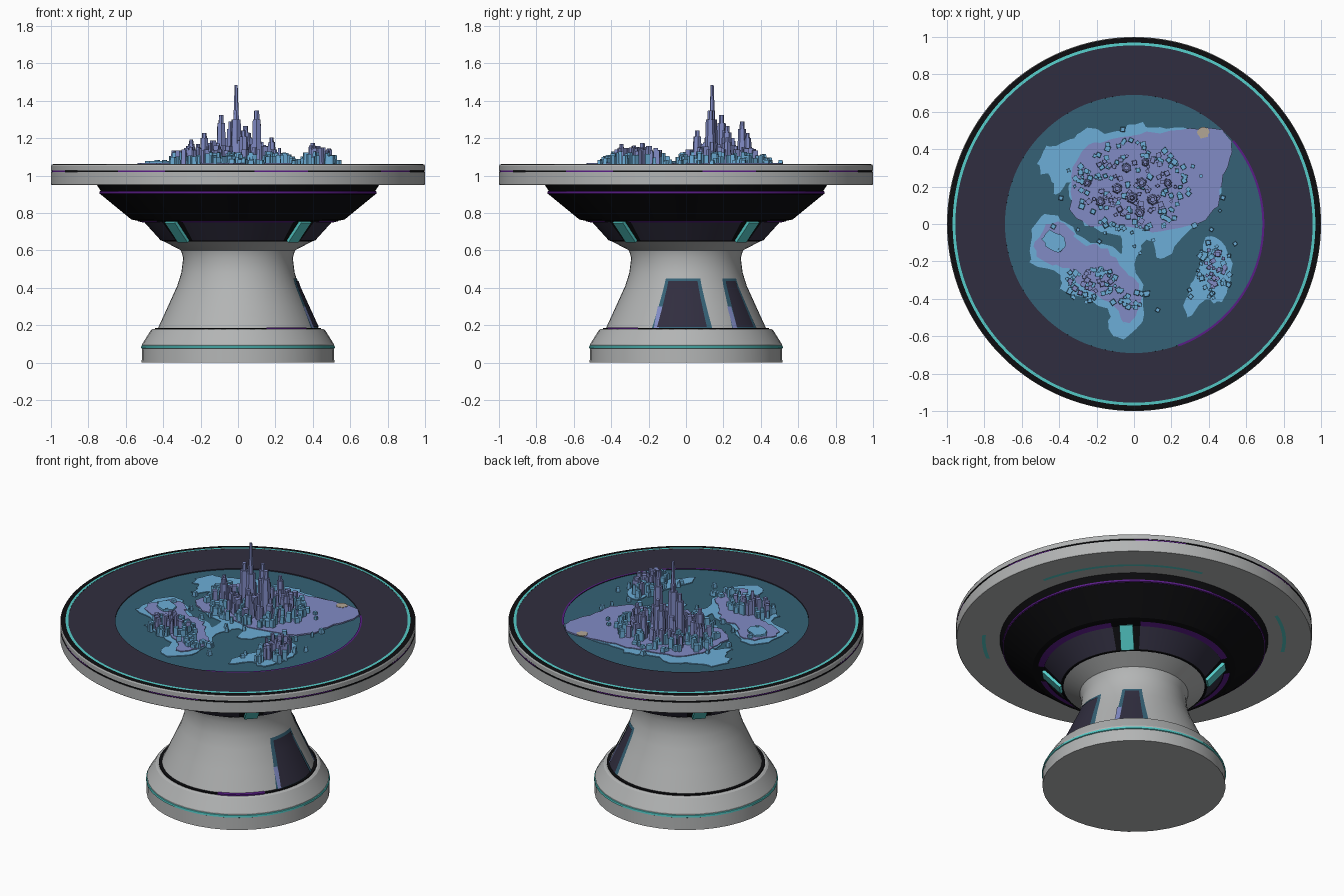
import bpy, bmesh, math, random
from mathutils import Matrix, Vector

random.seed(4)
cube = bpy.data.objects.get("Cube")
if cube:
    bpy.data.objects.remove(cube)


def material(name, r, g, b):
    m = bpy.data.materials.new(name)
    m.use_nodes = True
    m.diffuse_color = (r, g, b, 1)
    m.node_tree.nodes["Principled BSDF"].inputs["Base Color"].default_value = (r, g, b, 1)
    return m


GREY = material("pale grey", .45, .46, .46)
NAVY = material("dark navy", .03, .027, .05)
BLACK = material("black", .004, .004, .005)
SEA = material("sea blue", .035, .12, .18)
SHORE = material("shore blue", .15, .42, .68)
LAND = material("land periwinkle", .22, .26, .56)
TEAL = material("glow teal", .09, .6, .58)
PURPLE = material("glow purple", .1, .012, .24)
SAND = material("sand", .45, .38, .3)


def make(name, bm, mats, smooth=None):
    mesh = bpy.data.meshes.new(name)
    bm.to_mesh(mesh)
    bm.free()
    ob = bpy.data.objects.new(name, mesh)
    bpy.context.collection.objects.link(ob)
    for m in mats:
        mesh.materials.append(m)
    if smooth:
        bpy.ops.object.select_all(action="DESELECT")
        ob.select_set(True)
        bpy.context.view_layer.objects.active = ob
        bpy.ops.object.shade_smooth_by_angle(angle=math.radians(smooth))
    return ob


def polar(r, a, z):
    return Vector((r * math.cos(a), r * math.sin(a), z))


def sweep(name, profile, mat, start=0, end=360, steps=96, smooth=25):
    """Revolve an (r, z) profile, listed upward on the outside, between two angles."""
    bm = bmesh.new()
    full = end - start >= 360
    cols = []
    for i in range(steps if full else steps + 1):
        a = math.radians(start + (end - start) * i / steps)
        cols.append([bm.verts.new(polar(r, a, z)) for r, z in profile])
    for i in range(steps):
        p, q = cols[i], cols[(i + 1) % len(cols)]
        for k in range(len(profile) - 1):
            bm.faces.new((p[k], q[k], q[k + 1], p[k + 1]))
    bmesh.ops.remove_doubles(bm, verts=bm.verts, dist=1e-5)
    return make(name, bm, [mat], smooth)


# Pedestal: foot, flared column and glowing trims
COLUMN = [(.43, .18), (.375, .3), (.325, .41), (.303, .48), (.293, .56), (.305, .6), (.4, .65)]
sweep("foot", [(0, 0), (.515, 0), (.512, .1), (.465, .175), (.455, .18), (.42, .18)], GREY, steps=40)
sweep("foot_glow", [(.512, .075), (.518, .078), (.517, .09), (.51, .093)], TEAL, steps=40)
sweep("column", COLUMN, GREY, steps=48, smooth=35)
sweep("column_seam", [(.445, .178), (.445, .186), (.42, .186)], BLACK, steps=48)
sweep("seam_glow", [(.448, .178), (.448, .188), (.42, .189)], PURPLE, 290, 325, 12)


def column_radius(z):
    for (r0, z0), (r1, z1) in zip(COLUMN, COLUMN[1:]):
        if z <= z1:
            return r0 + (r1 - r0) * (z - z0) / (z1 - z0)


def column_panel(name, mid, low_half, top_half, z0, z1, lift, mat):
    bm = bmesh.new()
    rows, cols = 8, 8
    grid = []
    for j in range(rows + 1):
        t = j / rows
        z = z0 + (z1 - z0) * t
        half = low_half + (top_half - low_half) * t
        grid.append([bm.verts.new(polar(column_radius(z) + lift,
                                        math.radians(mid + half * (2 * i / cols - 1)), z))
                     for i in range(cols + 1)])
    for j in range(rows):
        for i in range(cols):
            bm.faces.new((grid[j][i], grid[j][i + 1], grid[j + 1][i + 1], grid[j + 1][i]))
    make(name, bm, [mat], 30)


# Two access panels with coloured frames
for label, mid, low, top in (("side", -3, 21, 16), ("corner", 48, 12, 9)):
    column_panel(label + "_panel_frame", mid, low + 1, top + 1, .185, .45, .003, SEA)
    column_panel(label + "_panel_shine", mid - low * .88, 2, 2, .185, .3, .005, LAND)
    column_panel(label + "_panel", mid, low - 3, top - 2, .19, .435, .007, NAVY)

# Stepped bowl under the table
sweep("lower_bowl", [(.38, .645), (.405, .65), (.5, .755), (.53, .757), (.57, .765)], BLACK)
sweep("upper_bowl", [(.57, .765), (.735, .9), (.735, .92), (.755, .95)], BLACK)
sweep("bowl_glow", [(.733, .9), (.741, .903), (.741, .914), (.735, .917)], PURPLE)
for q in range(4):
    sweep("bowl_panel", [(.412, .652), (.505, .755)], NAVY, q * 90 - 36, q * 90 + 36, 20)
    sweep("panel_glow", [(.505, .748), (.528, .754), (.54, .757)], PURPLE, q * 90 - 36, q * 90 + 36, 20)
    # Diagonal glowing strut
    bm = bmesh.new()
    bmesh.ops.create_cube(bm, size=1)
    bm.transform(Matrix.Rotation(math.radians(45 + q * 90), 4, "Z")
                 @ Matrix.Translation((.458, 0, .703))
                 @ Matrix.Rotation(math.radians(-47), 4, "Y")
                 @ Matrix.Diagonal((.145, .075, .025, 1)))
    make("strut", bm, [TEAL])

# Table disc
sweep("table_rim", [(.75, .95), (.997, .95), (1, .955), (1, 1.018)], GREY, steps=128)
sweep("rim_groove", [(1, 1.018), (.996, 1.019), (.996, 1.027), (1, 1.028)], BLACK, steps=128)
sweep("rim_upper", [(1, 1.028), (1, 1.052), (.996, 1.06)], GREY, steps=128)
sweep("rim_edge", [(.996, 1.06), (.97, 1.062)], BLACK, steps=128)
sweep("table_glow", [(.97, 1.062), (.955, 1.063)], TEAL, steps=128)
sweep("table_top", [(.955, 1.062), (.69, 1.062), (.69, 1.055)], NAVY, steps=128)
sweep("sea", [(.69, 1.056), (0, 1.058)], SEA, steps=96)
sweep("sea_glow", [(.697, 1.063), (.686, 1.063)], PURPLE, -70, 40, 40)
for q in range(8):
    sweep("groove_glow", [(.999, 1.02), (.999, 1.026)], PURPLE, q * 45 + 5, q * 45 + 22, 8)
for mid, half in ((45, 32), (135, 14), (-45, 9)):
    sweep("underside_glow", [(.835, .947), (.855, .947)], TEAL, mid - half, mid + half, 24)


# Islands with rounded, ragged coasts
def island(name, points, base, height, mat, rough=.012):
    pts = [Vector(p) for p in points]
    for _ in range(2):
        pts = [p.lerp(q, t) for p, q in zip(pts, pts[1:] + pts[:1]) for t in (.25, .75)]
    pts = [p + Vector((random.uniform(-rough, rough), random.uniform(-rough, rough))) for p in pts]
    bm = bmesh.new()
    face = bm.faces.new([bm.verts.new((p.x, p.y, base)) for p in pts])
    face.normal_update()
    if face.normal.z < 0:
        face.normal_flip()
    rim = bmesh.ops.extrude_face_region(bm, geom=[face])
    for v in rim["geom"]:
        if isinstance(v, bmesh.types.BMVert):
            v.co.z += height
    bmesh.ops.recalc_face_normals(bm, faces=bm.faces)
    bmesh.ops.triangulate(bm, faces=[f for f in bm.faces if len(f.verts) > 4])
    make(name, bm, [mat])


island("main_shore", [(-.5, .42), (-.36, .43), (-.27, .52), (-.1, .47), (0, .56), (.1, .5), (.3, .53),
                      (.5, .45), (.48, .25), (.42, .05), (.28, -.04), (.14, -.24), (.1, -.06),
                      (.03, -.1), (0, -.28), (-.07, -.22), (-.04, -.06), (-.25, -.02), (-.35, .1),
                      (-.34, .25), (-.44, .12), (-.44, .26), (-.52, .28)], 1.055, .006, SHORE)
island("main_land", [(-.34, .28), (-.28, .42), (-.1, .46), (.1, .49), (.34, .52), (.5, .5), (.54, .36),
                     (.46, .24), (.46, .08), (.32, -.02), (.12, -.05), (-.06, .01), (-.27, -.02),
                     (-.35, .1)], 1.058, .008, LAND)
island("west_shore", [(-.57, -.15), (-.52, .04), (-.4, .05), (-.3, -.07), (-.12, -.12), (0, -.2),
                      (.05, -.35), (.06, -.5), (-.07, -.64), (-.16, -.56), (-.11, -.46), (-.3, -.38),
                      (-.4, -.36), (-.38, -.26), (-.54, -.24)], 1.055, .006, SHORE)
island("west_land", [(-.54, -.12), (-.46, .02), (-.34, -.02), (-.3, -.1), (-.16, -.12), (-.07, -.22),
                     (.04, -.34), (.04, -.46), (-.06, -.56), (-.1, -.42), (-.26, -.36), (-.36, -.22),
                     (-.5, -.21)], 1.058, .008, LAND)
island("west_hill", [(-.5, -.12), (-.46, -.03), (-.38, -.06), (-.37, -.16)], 1.06, .018, SHORE)
island("east_shore", [(.38, -.04), (.48, -.08), (.54, -.28), (.46, -.44), (.38, -.38), (.27, -.54),
                      (.27, -.38), (.36, -.24)], 1.055, .007, SHORE)
island("beach", [(.33, .5), (.38, .53), (.41, .48), (.36, .45)], 1.062, .006, SAND, .004)


# City blocks and tapered towers
def prism(bm, x, y, r, top, sides, taper, slot):
    depth = top - 1.055
    made = bmesh.ops.create_cone(bm, cap_ends=True, segments=sides, radius1=r, radius2=r * taper, depth=depth)
    turn = Matrix.Rotation(random.uniform(0, math.pi), 4, "Z")
    bmesh.ops.transform(bm, matrix=Matrix.Translation((x, y, 1.055 + depth / 2)) @ turn, verts=made["verts"])
    for f in {f for v in made["verts"] for f in v.link_faces}:
        f.material_index = slot


def city(name, cx, cy, rx, ry, count, peak):
    bm = bmesh.new()
    for _ in range(count):
        a, d = random.uniform(0, math.tau), math.sqrt(random.random())
        h = .02 + peak * (1 - .8 * d) * random.uniform(.3, 1)
        prism(bm, cx + rx * d * math.cos(a), cy + ry * d * math.sin(a), random.uniform(.011, .022),
              1.06 + h, 4, random.uniform(.75, 1), 1 if h > .07 else 0)
    make(name, bm, [SHORE, LAND])


city("main_city", -.01, .2, .31, .25, 170, .17)
city("west_city", -.23, -.32, .15, .1, 60, .14)
city("south_city", -.04, -.4, .09, .06, 18, .06)
city("east_city", .43, -.24, .09, .16, 60, .14)
city("outer_blocks", .05, .02, .52, .5, 45, .015)

bm = bmesh.new()
for x, y, r, top in ((-.01, .14, .034, 1.3), (.1, .13, .032, 1.3), (-.09, .19, .03, 1.28), (.04, .22, .03, 1.23),
                     (-.18, .12, .028, 1.2), (-.04, .3, .028, 1.25), (.03, .06, .028, 1.21),
                     (-.25, .22, .024, 1.17), (.18, .22, .024, 1.18), (.06, .33, .024, 1.2)):
    prism(bm, x, y, r, top, 6, .75, 0)
    prism(bm, x, y, r * .72, top + (top - 1.06) * .2, 6, .6, 0)
prism(bm, -.01, .14, .024, 1.485, 6, .35, 0)
make("towers", bm, [LAND])
